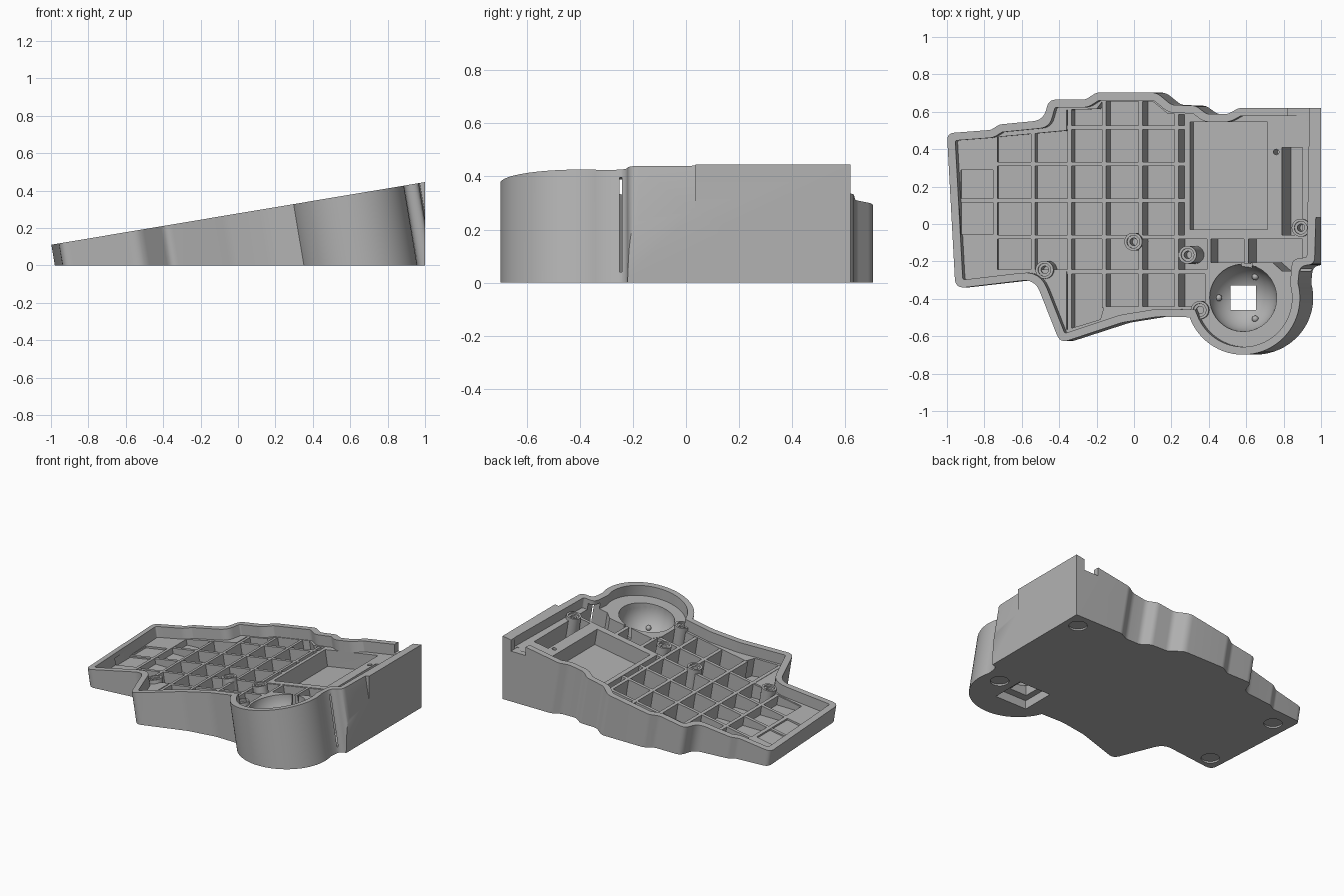
import bpy, bmesh, math
from mathutils import Vector

if "Cube" in bpy.data.objects:
    bpy.data.objects.remove(bpy.data.objects["Cube"])

SLOPE = 0.1675                       # the rim plane climbs towards +x
TILT = math.atan(SLOPE)
S, C = math.sin(TILT), math.cos(TILT)
LEDGE, FLOOR, WALL = 0.075, 0.04, 0.042

grey = bpy.data.materials.new("matte grey")
grey.use_nodes = True
grey.diffuse_color = (0.45, 0.45, 0.45, 1)
grey.node_tree.nodes["Principled BSDF"].inputs["Base Color"].default_value = (0.45, 0.45, 0.45, 1)


def rim_z(x):
    return 0.11 + SLOPE * (x + 1)


def finish(bm, name):
    bmesh.ops.recalc_face_normals(bm, faces=bm.faces)
    mesh = bpy.data.meshes.new(name)
    bm.to_mesh(mesh)
    bm.free()
    mesh.materials.append(grey)
    ob = bpy.data.objects.new(name, mesh)
    bpy.context.collection.objects.link(ob)
    return ob


def prism(name, pts, top, depth=None, z=None, at=LEDGE):
    """Leaning prism square to the rim plane; top and depth are measured below
    the rim, or it ends on the level z. Points are given at depth 'at'."""
    bm = bmesh.new()
    rings = []
    for is_top in (True, False):
        ring = []
        for px, py in pts:
            x = px - at * S
            d = top if is_top else depth if z is None else (rim_z(x) - z) / C
            ring.append(bm.verts.new((x + d * S, py, rim_z(x) - d * C)))
        rings.append(ring)
    n = len(pts)
    bm.faces.new(rings[0])
    bm.faces.new(rings[1][::-1])
    for i in range(n):
        j = (i + 1) % n
        bm.faces.new((rings[0][i], rings[1][i], rings[1][j], rings[0][j]))
    return finish(bm, name)


def box(name, lo, hi):
    bm = bmesh.new()
    bmesh.ops.create_cube(bm, size=1)
    for v in bm.verts:
        v.co = [a + (b - a) * (c + 0.5) for a, b, c in zip(lo, hi, v.co)]
    return finish(bm, name)


def cylinder(name, centre, r, length, axis="Z"):
    bm = bmesh.new()
    bmesh.ops.create_cone(bm, cap_ends=True, segments=32, radius1=r, radius2=r, depth=length)
    for v in bm.verts:
        co = v.co.copy() if axis == "Z" else Vector((v.co.z, v.co.y, -v.co.x))
        v.co = co + Vector(centre)
    return finish(bm, name)


def ball(name, centre, r, segs=40):
    bm = bmesh.new()
    bmesh.ops.create_uvsphere(bm, u_segments=segs, v_segments=segs // 2, radius=r)
    bmesh.ops.translate(bm, verts=bm.verts, vec=centre)
    return finish(bm, name)


def cut(ob, cutter):
    cutter.hide_render = True
    mod = ob.modifiers.new("cut", "BOOLEAN")
    mod.operation, mod.solver, mod.object = "DIFFERENCE", "EXACT", cutter
    bpy.context.view_layer.objects.active = ob
    bpy.ops.object.modifier_apply(modifier=mod.name)
    bpy.data.objects.remove(cutter)


def smooth(ob):
    bpy.ops.object.select_all(action="DESELECT")
    ob.select_set(True)
    bpy.context.view_layer.objects.active = ob
    bpy.ops.object.shade_smooth_by_angle(angle=math.radians(30))


def rect(x0, x1, y0, y1):
    return [(x0, y0), (x1, y0), (x1, y1), (x0, y1)]


def circle(x, y, r, n=28):
    return [(x + r * math.cos(math.tau * i / n), y + r * math.sin(math.tau * i / n)) for i in range(n)]


def outline(pts, inset=0.0):
    """Inset a counter-clockwise polygon of (x, y, radius) and round its corners."""
    p = [Vector(q[:2]) for q in pts]
    n = len(p)
    moved = []
    for i in range(n):
        a, b = (p[i] - p[i - 1]).normalized(), (p[(i + 1) % n] - p[i]).normalized()
        na, nb = Vector((-a.y, a.x)), Vector((-b.y, b.x))
        moved.append(p[i] + (na + nb) * inset / (1 + na.dot(nb)))
    out = []
    for i, q in enumerate(moved):
        a, b = moved[i - 1] - q, moved[(i + 1) % n] - q
        turn = math.pi - a.angle(b)
        convex = a.x * b.y - a.y * b.x < 0
        r = pts[i][2]
        if r == 0 or turn < 0.02:
            out.append(tuple(q))
            continue
        r = max(0.012, r - inset) if convex else r + inset
        t = min(r * math.tan(turn / 2), 0.48 * a.length, 0.48 * b.length)
        s, e = q + a.normalized() * t, q + b.normalized() * t
        for k in range(7):
            u = k / 6
            out.append(tuple(s * (1 - u) ** 2 + q * 2 * u * (1 - u) + e * u * u))
    return out


# Plan of the case: front edge, round lobe, right block, stepped back edge
BX, BY = 0.583, -0.395
front = [(-0.955, -0.345, .05), (-0.53, -0.295, .09), (-0.395, -0.637, .05),
         (-0.065, -0.527, .3), (0.13, -0.495, .3)]
lobe = [(BX + 0.304 * math.cos(math.radians(a)), BY + 0.304 * math.sin(math.radians(a)), 0)
        for a in range(200, 376, 5)]
shoulder = [(0.885, -0.225, .05), (0.965, -0.215, .04)]
back = [(0.56, 0.62, .06), (0.5, 0.587, .08), (0.39, 0.587, .06), (0.33, 0.632, .06),
        (0.2, 0.637, .06), (0.12, 0.703, .08), (-0.2, 0.703, .06), (-0.26, 0.665, .06),
        (-0.455, 0.665, .05), (-0.485, 0.555, .1), (-0.72, 0.532, .05),
        (-0.765, 0.503, .05), (-1.0, 0.485, .04)]
block = [(0.972, 0.035, 0), (1.1, 0.035, 0), (1.1, 0.62, 0)]

tray = prism("case_tray", outline(front + lobe + shoulder + block + back), 0, z=0, at=0)
cut(tray, box("side_trim", (1, -1, -1), (2, 1, 2)))
cut(tray, prism("cavity", outline(front + lobe + shoulder + [(0.98, 0.62, .05)] + back, WALL),
                -0.1, LEDGE, at=0))

# Deep pocket field under the ribs, battery bay and shallow recess
field = [(-0.73, -0.25), (-0.36, -0.255), (-0.36, -0.565), (-0.18, -0.51), (-0.16, -0.44),
         (0.38, -0.44), (0.38, -0.27), (0.41, -0.205), (0.74, -0.205), (0.79, -0.25), (0.9, -0.25),
         (0.9, 0.41), (0.79, 0.41), (0.79, -0.075), (0.27, -0.075), (0.27, 0.585), (0.18, 0.59),
         (0.1, 0.655), (-0.17, 0.655), (-0.2, 0.615), (-0.36, 0.61), (-0.36, 0.5), (-0.73, 0.465)]
cut(tray, prism("pockets", field, 0.03, z=FLOOR))
cut(tray, prism("bay", rect(0.3, 0.715, -0.03, 0.545), 0.03, 0.19))
cut(tray, prism("recess", rect(-0.925, -0.755, -0.055, 0.29), 0.03, 0.088))

# Ball socket with its window and the recess beneath it
cut(tray, ball("socket", (BX, BY, 0.285), 0.18))
cut(tray, cylinder("socket_mouth", (BX, BY, 0.345), 0.18, 0.12))
cut(tray, box("window", (BX - .068, BY - .065, -.1), (BX + .068, BY + .065, 0.2)))
cut(tray, box("sensor_recess", (BX - .11, BY - .12, -.1), (BX + .14, BY + .12, 0.06)))
cut(tray, box("socket_notch", (0.575, -0.25, 0.22), (0.63, -0.19, 0.4)))

# Cable notch, side holes, foot sockets and a pin hole
cut(tray, box("cable_notch", (0.82, 0.55, 0.355), (0.935, 0.7, 0.6)))
for y in (0.165, 0.435):
    cut(tray, cylinder("side_hole", (1, y, 0.185), 0.043, 0.16, "X"))
for x, y in ((0.9, 0.515), (0.83, -0.35), (-0.86, 0.36), (-0.84, -0.24)):
    cut(tray, cylinder("foot_socket", (x, y, 0), 0.06, 0.024))
cut(tray, prism("pin_hole", circle(0.76, 0.385, 0.015, 16), 0.03, 0.2))
smooth(tray)

# Supporting ribs
RIB = 0.011
upright = [(-0.54, -0.26, 0.485), (-0.345, -0.57, 0.62), (-0.16, -0.45, 0.66), (0.035, -0.45, 0.66),
           (0.227, -0.45, 0.59), (0.4, -0.26, -0.07), (0.6, -0.21, -0.07)]
across = [(0.515, -0.37, 0.28), (0.32, -0.74, 0.28), (0.125, -0.93, 0.28),
          (-0.07, -0.74, 0.91), (-0.255, -0.74, 0.4)]
for x, y0, y1 in upright:
    prism("rib_upright", rect(x - RIB, x + RIB, y0, y1), LEDGE + 0.002, z=FLOOR - 0.01)
for y, x0, x1 in across:
    prism("rib_across", rect(x0, x1, y - RIB, y + RIB), LEDGE + 0.003, z=FLOOR - 0.01)

# Screw bosses
for x, y in ((-0.475, -0.245), (0, -0.095), (0.29, -0.165), (0.355, -0.46), (0.895, -0.02)):
    boss = prism("screw_boss", circle(x, y, 0.048), 0.05, z=FLOOR - 0.01)
    cut(boss, prism("counterbore", circle(x, y, 0.034), 0, 0.062))
    cut(boss, prism("screw_hole", circle(x, y, 0.02), 0, 0.15))
    smooth(boss)

# Bearing beads in the socket
for a in (60, 180, 300):
    c, s = math.cos(math.radians(a)), math.sin(math.radians(a))
    smooth(ball("bearing_bead", (BX + 0.13 * c, BY + 0.13 * s, 0.165), 0.018, 16))
